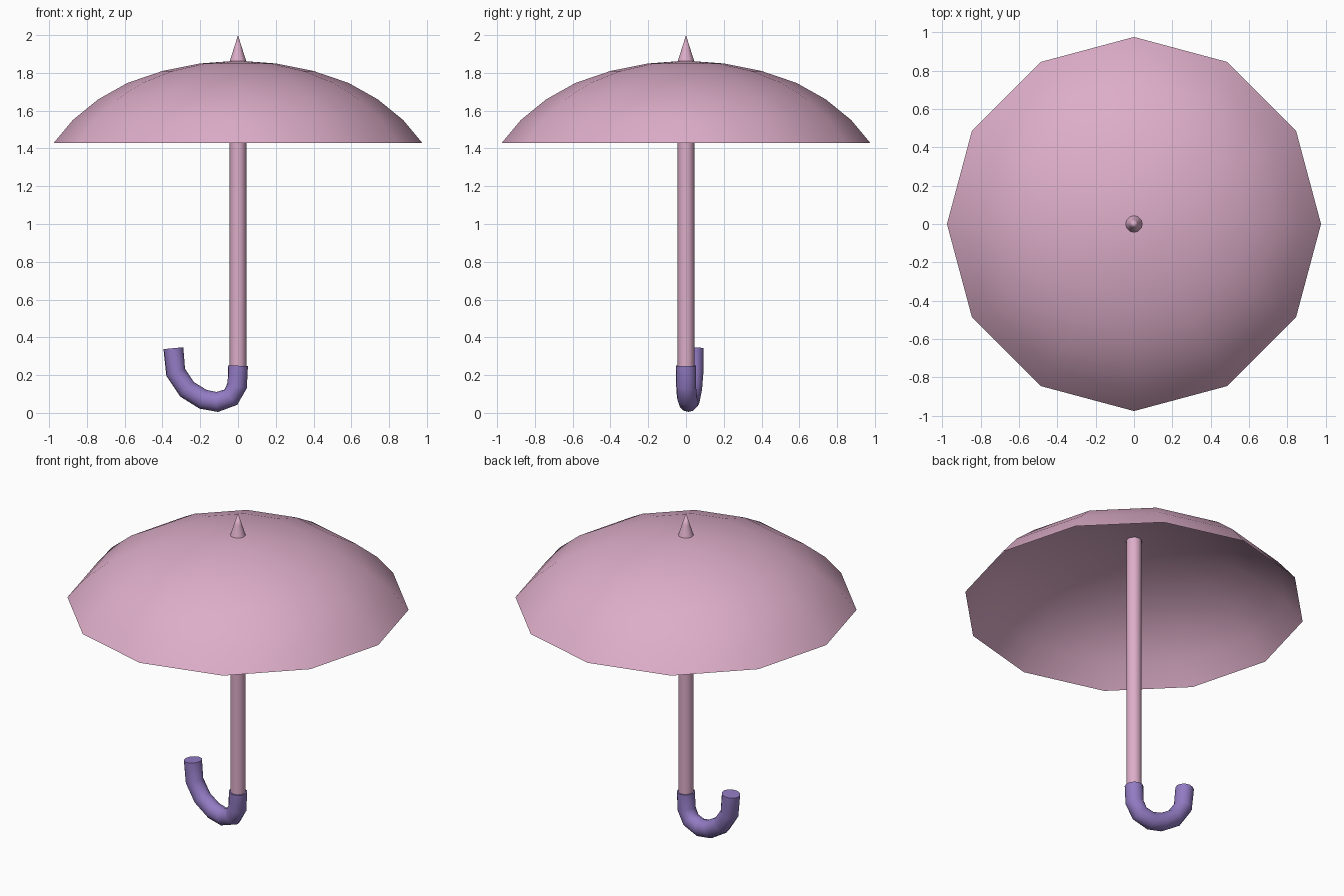
import bpy, bmesh
from math import sin, cos, pi, radians
from mathutils import Vector

if "Cube" in bpy.data.objects:
    bpy.data.objects.remove(bpy.data.objects["Cube"])


def material(name, color):
    m = bpy.data.materials.new(name)
    m.diffuse_color = (*color, 1)
    m.use_nodes = True
    m.node_tree.nodes["Principled BSDF"].inputs["Base Color"].default_value = m.diffuse_color
    return m


pink = material("pink_fabric", (0.72, 0.42, 0.58))
purple = material("purple_handle", (0.29, 0.20, 0.55))


def finish(ob, mat, angle):
    bpy.ops.object.select_all(action='DESELECT')
    ob.select_set(True)
    bpy.context.view_layer.objects.active = ob
    ob.data.materials.clear()
    ob.data.materials.append(mat)
    bpy.ops.object.shade_smooth_by_angle(angle=radians(angle))


def lathe(name, profile, sides, mat, angle):
    """Spin (radius, z) points round z; radius 0 makes a single pole."""
    bm = bmesh.new()
    rings = []
    for r, z in profile:
        n = sides if r else 1
        rings.append([bm.verts.new((r * cos(2 * pi * i / sides), r * sin(2 * pi * i / sides), z))
                      for i in range(n)])
    for a, b in zip(rings, rings[1:]):
        for i in range(sides):
            j = (i + 1) % sides
            quad = [a[i % len(a)], a[j % len(a)], b[j % len(b)], b[i % len(b)]]
            bm.faces.new(list(dict.fromkeys(quad)))
    me = bpy.data.meshes.new(name)
    bm.to_mesh(me)
    bm.free()
    ob = bpy.data.objects.new(name, me)
    bpy.context.collection.objects.link(ob)
    finish(ob, mat, angle)


# Twelve-sided open canopy
lathe("canopy", [(0.975, 1.43), (0.875, 1.55), (0.74, 1.66), (0.585, 1.747),
                 (0.40, 1.81), (0.20, 1.85), (0, 1.865)], 12, pink, 60)

# Shaft and pointed tip above the canopy
lathe("shaft", [(0.044, 0.22), (0.044, 1.86)], 12, pink, 60)
lathe("tip", [(0.046, 1.855), (0.022, 1.93), (0, 2.0)], 12, pink, 60)

# Hooked handle: round tube along a path, turned slightly towards the back
path = [(0, 0.25), (-0.004, 0.145), (-0.038, 0.083), (-0.11, 0.058),
        (-0.185, 0.072), (-0.27, 0.125), (-0.33, 0.215), (-0.342, 0.342)]
curve = bpy.data.curves.new("handle", 'CURVE')
curve.dimensions = '3D'
curve.bevel_depth = 0.053
curve.bevel_resolution = 4
curve.use_fill_caps = True
spline = curve.splines.new('POLY')
spline.points.add(len(path) - 1)
for p, (u, z) in zip(spline.points, path):
    p.co = (u, -0.12 * u, z, 1)
handle = bpy.data.objects.new("handle", curve)
bpy.context.collection.objects.link(handle)
handle.select_set(True)
bpy.context.view_layer.objects.active = handle
bpy.ops.object.select_all(action='DESELECT')
handle.select_set(True)
bpy.ops.object.convert(target='MESH')
handle = bpy.context.view_layer.objects.active
bm = bmesh.new()
bm.from_mesh(handle.data)
bmesh.ops.remove_doubles(bm, verts=bm.verts, dist=0.0005)
bmesh.ops.recalc_face_normals(bm, faces=bm.faces)
bm.to_mesh(handle.data)
bm.free()
finish(handle, purple, 55)
